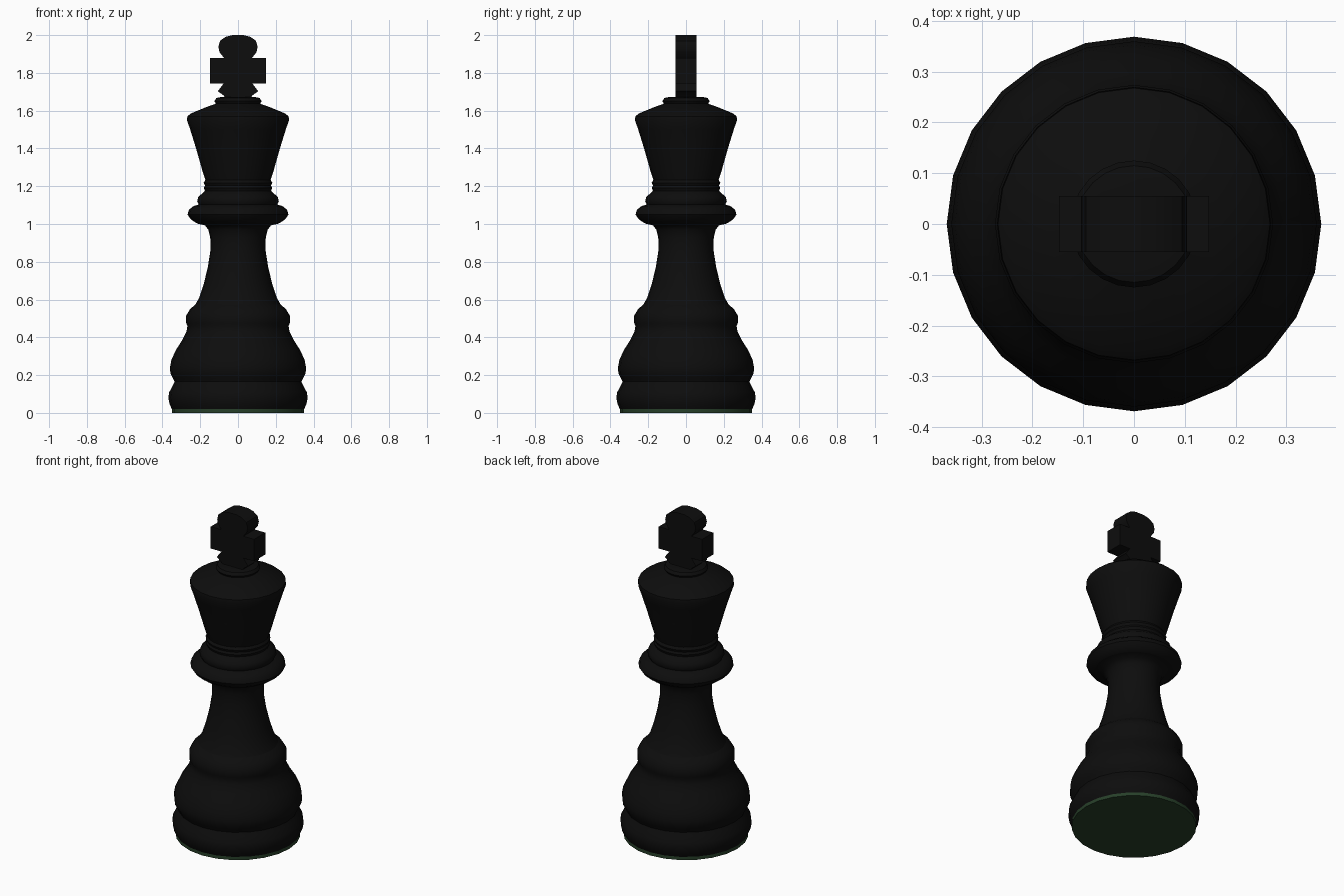
import bpy, bmesh, math

if "Cube" in bpy.data.objects:
    bpy.data.objects.remove(bpy.data.objects["Cube"])

SIDES = 24


def material(name, rgb):
    m = bpy.data.materials.new(name)
    m.diffuse_color = (*rgb, 1)
    m.use_nodes = True
    m.node_tree.nodes["Principled BSDF"].inputs["Base Color"].default_value = m.diffuse_color
    return m


black = material("black_lacquer", (0.004, 0.004, 0.004))
green = material("green_felt", (0.02, 0.05, 0.022))


def finish(bm, name, mat, angle):
    bmesh.ops.recalc_face_normals(bm, faces=bm.faces)
    me = bpy.data.meshes.new(name)
    bm.to_mesh(me)
    bm.free()
    ob = bpy.data.objects.new(name, me)
    bpy.context.collection.objects.link(ob)
    me.materials.append(mat)
    bpy.ops.object.select_all(action='DESELECT')
    ob.select_set(True)
    bpy.context.view_layer.objects.active = ob
    bpy.ops.object.shade_smooth_by_angle(angle=math.radians(angle))
    return ob


def lathe(name, profile, mat):
    """Turn (radius, height) points around z, closing both ends."""
    bm = bmesh.new()
    rings = []
    for r, z in profile:
        rings.append([bm.verts.new((r * math.cos(a), r * math.sin(a), z))
                      for a in (math.tau * i / SIDES for i in range(SIDES))])
    for lo, hi in zip(rings, rings[1:]):
        for i in range(SIDES):
            j = (i + 1) % SIDES
            bm.faces.new((lo[i], lo[j], hi[j], hi[i]))
    bm.faces.new(rings[0][::-1])
    bm.faces.new(rings[-1])
    return finish(bm, name, mat, 40)


# Felt pad under the base
lathe("felt_pad", [(0.35, 0), (0.35, 0.022)], green)

# Base: rounded foot, bulge and shoulder
lathe("base", [
    (0.35, 0.02), (0.362, 0.045), (0.369, 0.08), (0.364, 0.11), (0.345, 0.145),
    (0.336, 0.165), (0.345, 0.185), (0.358, 0.21), (0.36, 0.24), (0.353, 0.28),
    (0.328, 0.335), (0.295, 0.385), (0.273, 0.43), (0.268, 0.46), (0.274, 0.475),
    (0.274, 0.515), (0.255, 0.548), (0.225, 0.575)], black)

# Stem and collar rings
lathe("stem", [
    (0.225, 0.575), (0.205, 0.61), (0.182, 0.68), (0.16, 0.77), (0.146, 0.86),
    (0.147, 0.93), (0.157, 0.97), (0.175, 0.993), (0.22, 1.003)], black)
lathe("collar", [
    (0.175, 0.993), (0.22, 1.005), (0.25, 1.025), (0.267, 1.05), (0.26, 1.075),
    (0.235, 1.095), (0.208, 1.103), (0.216, 1.12), (0.21, 1.145), (0.185, 1.165),
    (0.175, 1.175), (0.181, 1.19), (0.175, 1.203), (0.182, 1.218), (0.172, 1.235)], black)

# Flared head with small cap ring
lathe("head", [
    (0.172, 1.23), (0.188, 1.28), (0.222, 1.4), (0.253, 1.5), (0.27, 1.55),
    (0.268, 1.57), (0.25, 1.585), (0.17, 1.618), (0.117, 1.637), (0.125, 1.65),
    (0.115, 1.667), (0.09, 1.672)], black)

# Cross finial: mirrored outline extruded front to back
half = [(0.065, 1.66), (0.075, 1.68), (0.107, 1.703), (0.075, 1.745), (0.148, 1.745),
        (0.148, 1.88), (0.075, 1.88), (0.098, 1.91), (0.104, 1.938), (0.095, 1.97),
        (0.065, 1.991), (0.03, 2.0)]
outline = half + [(-x, z) for x, z in reversed(half)]
bm = bmesh.new()
face = bm.faces.new([bm.verts.new((x, -0.055, z)) for x, z in outline])
ext = bmesh.ops.extrude_face_region(bm, geom=[face])
for v in ext["geom"]:
    if isinstance(v, bmesh.types.BMVert):
        v.co.y = 0.055
finish(bm, "cross_finial", black, 35)
